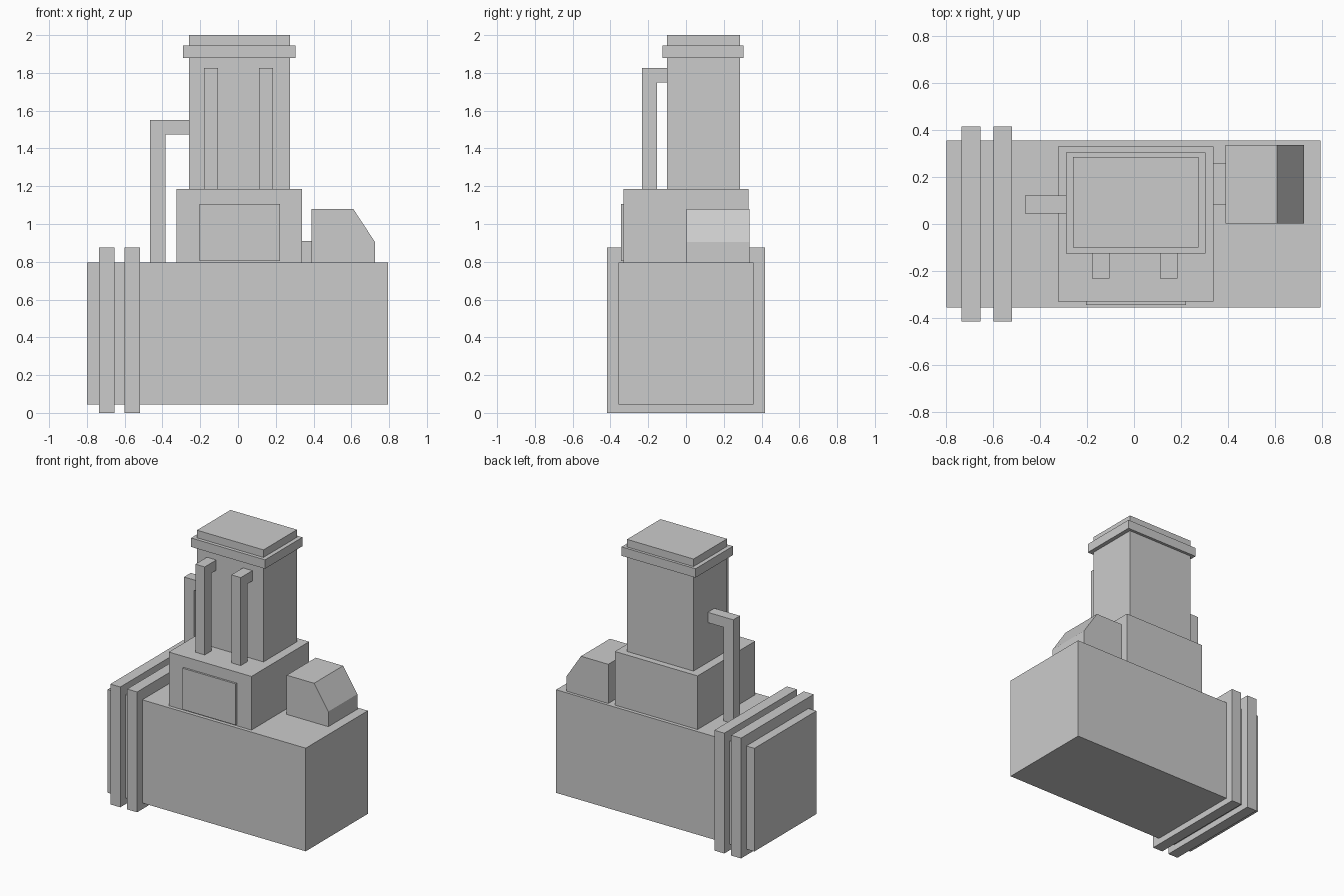
import bpy
import bmesh
from mathutils import Vector

default = bpy.data.objects.get("Cube")
if default:
    bpy.data.objects.remove(default, do_unlink=True)

GREY = (0.6, 0.6, 0.6, 1)
grey = bpy.data.materials.new("plain_grey")
grey.use_nodes = True
grey.diffuse_color = GREY
grey.node_tree.nodes["Principled BSDF"].inputs["Base Color"].default_value = GREY


def extrude(name, profile, axis, start, end):
    """Flat-shaded prism: the profile lies across the axis, from start to end."""
    def point(a, b):
        return (a, start, b) if axis == "y" else (start, a, b)
    bm = bmesh.new()
    face = bm.faces.new([bm.verts.new(point(a, b)) for a, b in profile])
    made = bmesh.ops.extrude_face_region(bm, geom=[face])["geom"]
    shift = Vector((0, end - start, 0) if axis == "y" else (end - start, 0, 0))
    bmesh.ops.translate(bm, vec=shift,
                        verts=[v for v in made if isinstance(v, bmesh.types.BMVert)])
    bmesh.ops.recalc_face_normals(bm, faces=bm.faces)
    mesh = bpy.data.meshes.new(name)
    bm.to_mesh(mesh)
    bm.free()
    mesh.materials.append(grey)
    obj = bpy.data.objects.new(name, mesh)
    bpy.context.collection.objects.link(obj)
    return obj


def box(name, x, y, z):
    rect = [(x[0], z[0]), (x[1], z[0]), (x[1], z[1]), (x[0], z[1])]
    return extrude(name, rect, "y", *y)


def elbow(name, axis, outer, inner, wall, bottom, top, start, end):
    """Square pipe rising from bottom, then turning into a wall."""
    under = top - 0.075
    path = [(outer, bottom), (inner, bottom), (inner, under),
            (wall, under), (wall, top), (outer, top)]
    return extrude(name, path, axis, start, end)


DECK = 0.795    # top of the main body
LEDGE = 1.185   # top of the tower base

# Main body and the two bands around its right end
box("main_body", (-0.8, 0.795), (-0.357, 0.357), (0.045, DECK))
for name, x in (("outer_band", -0.735), ("inner_band", -0.6)):
    box(name, (x, x + 0.08), (-0.417, 0.417), (0, 0.875))

# Tower: base, column, collar
box("tower_base", (-0.325, 0.34), (-0.331, 0.331), (DECK, LEDGE))
box("tower_column", (-0.26, 0.275), (-0.1, 0.285), (LEDGE, 2))
box("tower_collar", (-0.29, 0.305), (-0.125, 0.305), (1.88, 1.945))
box("front_panel", (-0.205, 0.222), (-0.345, -0.331), (0.805, 1.105))

# Pipes bending into the column
for name, x in (("right_front_pipe", -0.18), ("left_front_pipe", 0.11)):
    elbow(name, "x", -0.233, -0.153, -0.1, LEDGE, 1.825, x, x + 0.075)
elbow("side_pipe", "y", -0.465, -0.385, -0.26, DECK, 1.55, 0.044, 0.121)

# Sloped housing and its link to the tower base
housing = [(0.39, DECK), (0.725, DECK), (0.725, 0.905), (0.61, 1.08), (0.39, 1.08)]
extrude("sloped_housing", housing, "y", 0.003, 0.336)
box("housing_link", (0.34, 0.39), (0.083, 0.26), (DECK, 0.91))
